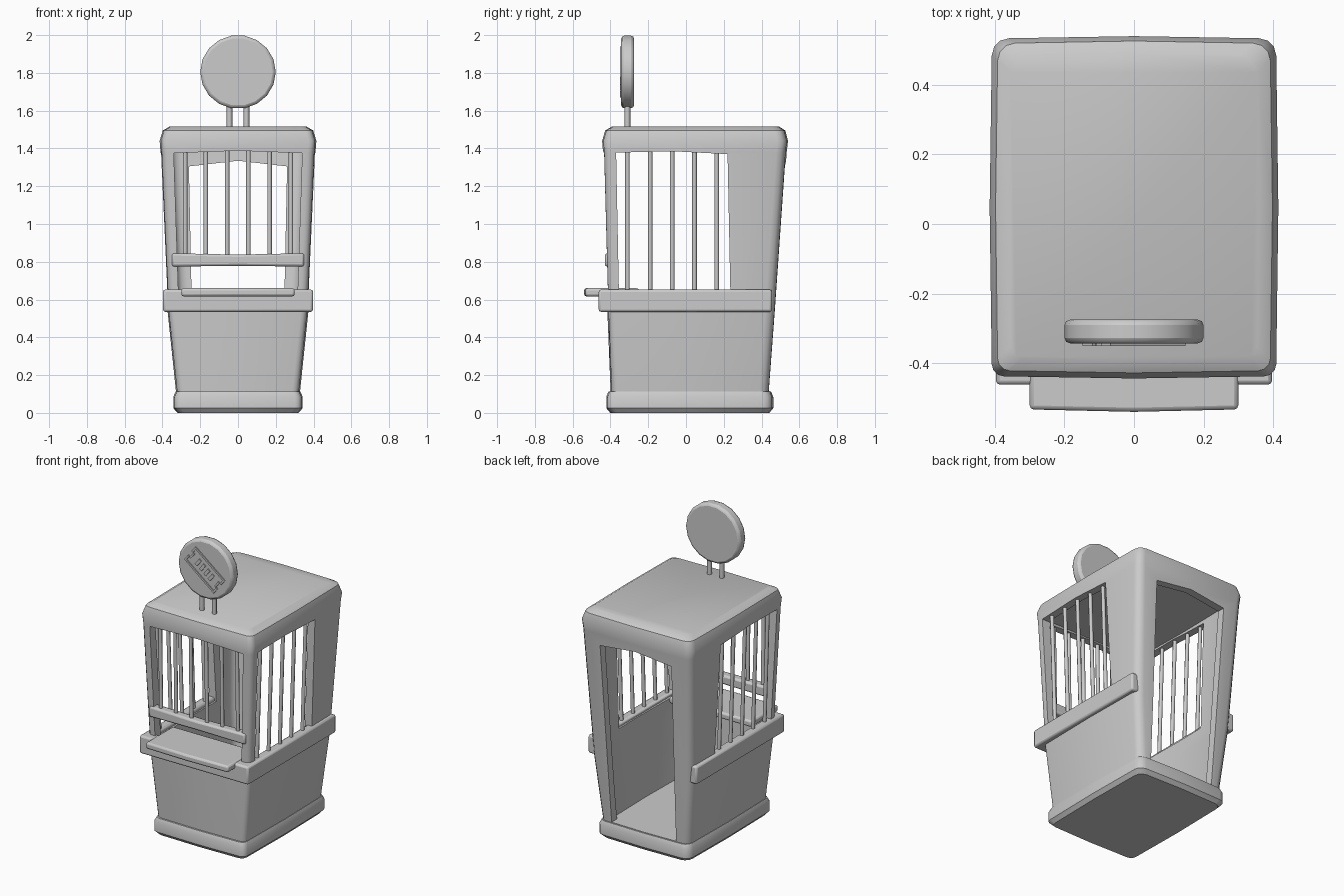
import bpy, bmesh, math
from mathutils import Vector, Matrix

if "Cube" in bpy.data.objects:
    bpy.data.objects.remove(bpy.data.objects["Cube"])


def finish(name, bm, bevel=0.0, segs=2):
    bmesh.ops.recalc_face_normals(bm, faces=bm.faces)
    me = bpy.data.meshes.new(name)
    bm.to_mesh(me)
    bm.free()
    ob = bpy.data.objects.new(name, me)
    bpy.context.collection.objects.link(ob)
    if bevel:
        m = ob.modifiers.new("bevel", 'BEVEL')
        m.width, m.segments, m.limit_method = bevel, segs, 'ANGLE'
    return ob


def smooth(ob, angle=40):
    bpy.ops.object.select_all(action='DESELECT')
    bpy.context.view_layer.objects.active = ob
    ob.select_set(True)
    bpy.ops.object.shade_smooth_by_angle(angle=math.radians(angle))
    return ob


def ring(xh, y0, y1, rf, rb, bulge=0.006):
    """Rounded rectangle with slightly bowed sides."""
    pts = []
    corners = [(1, y0 + rf, rf, -90), (1, y1 - rb, rb, 0),
               (-1, y1 - rb, rb, 90), (-1, y0 + rf, rf, 180)]
    mids = [(xh + bulge, (y0 + y1) / 2), (0, y1 + bulge),
            (-xh - bulge, (y0 + y1) / 2), (0, y0 - bulge)]
    for (sx, cy, r, a0), mid in zip(corners, mids):
        for k in range(4):
            a = math.radians(a0 + 30 * k)
            pts.append((sx * (xh - r) + r * math.cos(a), cy + r * math.sin(a)))
        pts.append(mid)
    return pts


def loft(name, rows, rf=0.035, rb=0.05):
    bm = bmesh.new()
    rings = [[bm.verts.new((x, y, z)) for x, y in ring(xh, y0, y1, rf, rb)]
             for z, xh, y0, y1 in rows]
    for a, b in zip(rings, rings[1:]):
        for i in range(len(a)):
            j = (i + 1) % len(a)
            bm.faces.new((a[i], a[j], b[j], b[i]))
    bm.faces.new(rings[0])
    bm.faces.new(rings[-1])
    return finish(name, bm)


def prism(name, pts, axis, lo, hi, bevel=0.0):
    """Extrude a 2D outline along one axis."""
    def at(p, d):
        return {'X': (d, p[0], p[1]), 'Y': (p[0], d, p[1]), 'Z': (p[0], p[1], d)}[axis]
    bm = bmesh.new()
    a = [bm.verts.new(at(p, lo)) for p in pts]
    b = [bm.verts.new(at(p, hi)) for p in pts]
    for i in range(len(a)):
        j = (i + 1) % len(a)
        bm.faces.new((a[i], a[j], b[j], b[i]))
    bm.faces.new(a)
    bm.faces.new(b)
    return finish(name, bm, bevel)


def rods(name, pairs, r, sides=8):
    bm = bmesh.new()
    for p, q in pairs:
        p, q = Vector(p), Vector(q)
        rot = (q - p).to_track_quat('Z', 'Y').to_matrix().to_4x4()
        bmesh.ops.create_cone(bm, cap_ends=True, segments=sides, radius1=r, radius2=r,
                              depth=(q - p).length, matrix=Matrix.Translation((p + q) / 2) @ rot)
    return smooth(finish(name, bm), 50)


def cut(ob, cutter):
    m = ob.modifiers.new("cut", 'BOOLEAN')
    m.operation, m.solver, m.object = 'DIFFERENCE', 'EXACT', cutter
    bpy.context.view_layer.objects.active = ob
    bpy.ops.object.modifier_apply(modifier=m.name)
    bpy.data.objects.remove(cutter)


# Tapered hollow cabin with rounded roof
cabin = loft("cabin_shell", [
    (0.03, 0.315, -0.39, 0.43), (0.11, 0.322, -0.393, 0.437), (0.53, 0.366, -0.41, 0.468),
    (1.38, 0.404, -0.433, 0.527), (1.44, 0.409, -0.438, 0.534),
    (1.495, 0.392, -0.422, 0.52), (1.517, 0.355, -0.385, 0.485)])
cut(cabin, loft("inner_cutter", [
    (0.10, 0.27, -0.34, 0.385), (0.53, 0.316, -0.36, 0.418), (1.395, 0.354, -0.385, 0.478)]))
# Front window, side windows and arched rear doorway
cut(cabin, prism("front_cutter", [(-0.315, 0.63), (0.315, 0.63), (0.34, 1.375), (0, 1.388),
                                  (-0.34, 1.375)], 'Y', -0.6, -0.3))
cut(cabin, prism("side_cutter", [(-0.355, 0.63), (0.235, 0.63), (0.22, 1.37),
                                 (-0.07, 1.385), (-0.37, 1.378)], 'X', -0.6, 0.6))
cut(cabin, prism("door_cutter", [(-0.235, 0.115), (0.235, 0.115), (0.26, 1.305), (0, 1.335),
                                 (-0.26, 1.305)], 'Y', 0.3, 0.7))
smooth(cabin)

# Plinth
smooth(loft("base_plinth", [(0, 0.315, -0.395, 0.435), (0.025, 0.336, -0.416, 0.456),
                            (0.085, 0.336, -0.416, 0.456), (0.112, 0.325, -0.405, 0.445)]))

# Belt trim round the front and sides
smooth(prism("belt_trim", [(-0.397, 0.455), (-0.397, -0.462), (0.397, -0.462), (0.397, 0.455),
                           (0.335, 0.455), (0.335, -0.39), (-0.335, -0.39), (-0.335, 0.455)],
             'Z', 0.535, 0.653, 0.012))

# Counter shelf and window rail
smooth(prism("counter_shelf", [(-0.3, -0.25), (-0.3, -0.533), (0, -0.54), (0.3, -0.533),
                               (0.3, -0.25)], 'Z', 0.617, 0.66, 0.012))
smooth(prism("window_rail", [(-0.35, 0.775), (0, 0.778), (0.35, 0.775), (0.35, 0.845),
                             (0, 0.838), (-0.35, 0.845)], 'Y', -0.43, -0.37, 0.012))

# Window bars
rods("front_bars", [((x, -0.4, 0.82), (x, -0.41, 1.4))
                    for x in (-0.28, -0.17, -0.058, 0.055, 0.167, 0.28)], 0.012)
rods("side_bars", [((s * 0.355, y, 0.62), (s * 0.38, y, 1.4)) for s in (-1, 1)
                   for y in (-0.31, -0.19, -0.073, 0.045, 0.163)], 0.012)

# Round roof sign on two posts
rods("sign_posts", [((x, -0.31, 1.5), (x, -0.31, 1.64)) for x in (-0.045, 0.045)], 0.015)
circle = [(0.2 * math.cos(i * math.tau / 18), 1.805 + 0.195 * math.sin(i * math.tau / 18))
          for i in range(18)]
smooth(prism("sign_disc", circle, 'Y', -0.343, -0.275, 0.016), 50)

# Raised plain ticket outline with perforation bars
bm = bmesh.new()
tilt = Matrix.Translation((0, -0.344, 1.805)) @ Matrix.Rotation(math.radians(38), 4, 'Y')
strips = [(0, s * 0.06, 0.26, 0.012) for s in (-1, 1)]
strips += [(s * 0.13, t * 0.043, 0.012, 0.045) for s in (-1, 1) for t in (-1, 1)]
strips += [(s * 0.115, 0, 0.012, 0.045) for s in (-1, 1)]
strips += [(x, 0, 0.02, 0.05) for x in (-0.06, -0.02, 0.02, 0.06)]
for x, z, w, h in strips:
    bmesh.ops.create_cube(bm, size=1, matrix=tilt @ Matrix.Translation((x, 0, z))
                          @ Matrix.Diagonal((w, 0.012, h, 1)))
finish("ticket_relief", bm)
